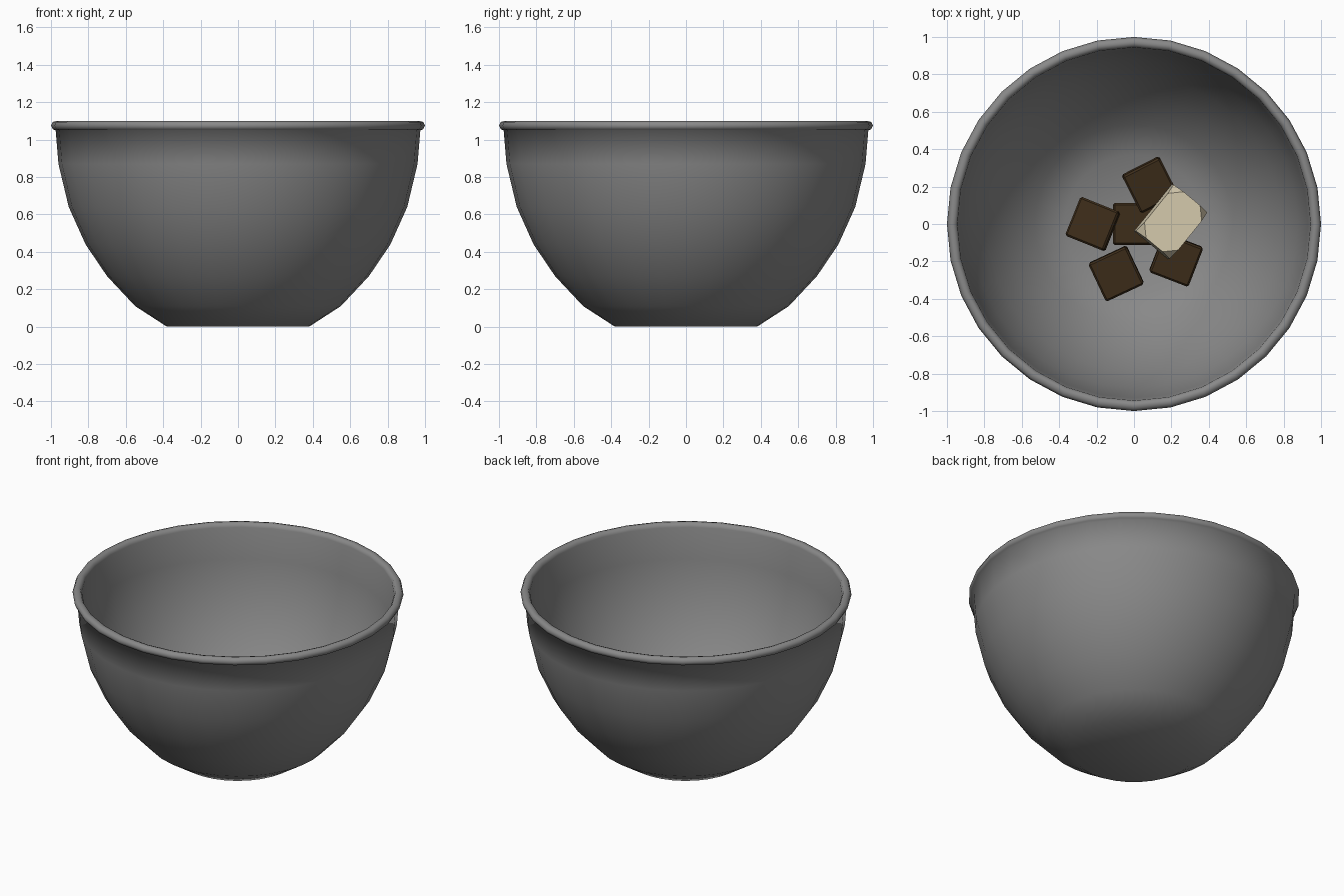
import bpy, bmesh, math
from mathutils import Euler, Matrix, Vector

if "Cube" in bpy.data.objects:
    bpy.data.objects.remove(bpy.data.objects["Cube"])


def material(name, rgb):
    m = bpy.data.materials.new(name)
    m.diffuse_color = (*rgb, 1)
    m.use_nodes = True
    m.node_tree.nodes["Principled BSDF"].inputs["Base Color"].default_value = m.diffuse_color
    return m


def finish(bm, name, mat, angle):
    bmesh.ops.recalc_face_normals(bm, faces=bm.faces)
    me = bpy.data.meshes.new(name)
    bm.to_mesh(me)
    bm.free()
    ob = bpy.data.objects.new(name, me)
    bpy.context.collection.objects.link(ob)
    me.materials.append(mat)
    bpy.ops.object.select_all(action='DESELECT')
    ob.select_set(True)
    bpy.context.view_layer.objects.active = ob
    bpy.ops.object.shade_smooth_by_angle(angle=math.radians(angle))
    return ob


def lathe(name, profile, mat, angle, steps=32):
    # Spin an (r, z) profile that starts and ends on the axis
    bm = bmesh.new()
    rings = []
    for r, z in profile:
        if r == 0:
            rings.append([bm.verts.new((0, 0, z))] * steps)
        else:
            rings.append([bm.verts.new((r * math.cos(2 * math.pi * i / steps),
                                        r * math.sin(2 * math.pi * i / steps), z))
                          for i in range(steps)])
    for a, b in zip(rings, rings[1:]):
        for i in range(steps):
            j = (i + 1) % steps
            quad = list(dict.fromkeys((a[i], a[j], b[j], b[i])))
            bm.faces.new(quad)
    return finish(bm, name, mat, angle)


def block(name, size, loc, rot, mat, bevel, corners=False):
    bm = bmesh.new()
    bmesh.ops.create_cube(bm, size=1, matrix=Matrix.Diagonal((*size, 1)))
    if corners:
        # Clip the top corners only
        top = [v for v in bm.verts if v.co.z > 0]
        bmesh.ops.bevel(bm, geom=top, offset=bevel, segments=1, affect='VERTICES')
    else:
        bmesh.ops.bevel(bm, geom=bm.edges[:], offset=bevel, segments=1, affect='EDGES')
    turn = Euler([math.radians(a) for a in rot]).to_matrix().to_4x4()
    bmesh.ops.transform(bm, verts=bm.verts, matrix=Matrix.Translation(Vector(loc)) @ turn)
    return finish(bm, name, mat, 20)


steel = material("bowl_grey", (0.25, 0.25, 0.25))
cocoa = material("dark_chocolate", (0.047, 0.026, 0.010))
cream = material("butter_cream", (0.70, 0.62, 0.44))

# Bowl: outer wall, rolled rim, inner wall in one profile
outer = [(0, 0), (0.38, 0), (0.55, 0.11), (0.70, 0.27), (0.815, 0.44),
         (0.905, 0.64), (0.96, 0.87), (0.975, 1.05)]
rim = [(0.99, 1.055), (1.0, 1.075), (0.99, 1.095), (0.97, 1.10), (0.953, 1.095), (0.944, 1.075)]
inner = [(0.93, 0.87), (0.876, 0.65), (0.79, 0.457), (0.678, 0.292),
         (0.532, 0.135), (0.37, 0.03), (0, 0.03)]
lathe("mixing_bowl", outer + rim + inner, steel, 80)

# Chocolate squares heaped on the bowl floor
pieces = [((0.0, 0.0, 0.075), (0, 0, 0)),
          ((-0.22, 0.0, 0.12), (0, -8, -22)),
          ((0.085, 0.21, 0.13), (8, 0, 27)),
          ((-0.095, -0.265, 0.11), (4, -3, 25)),
          ((0.225, -0.19, 0.11), (4, 3, -21))]
for i, (loc, rot) in enumerate(pieces, 1):
    block(f"chocolate_square_{i}", (0.225, 0.225, 0.08), loc, rot, cocoa, 0.01)

# Clipped block of butter resting on top
block("butter_block", (0.32, 0.235, 0.13), (0.2, 0.012, 0.23), (6, 5, 51), cream, 0.06, True)
